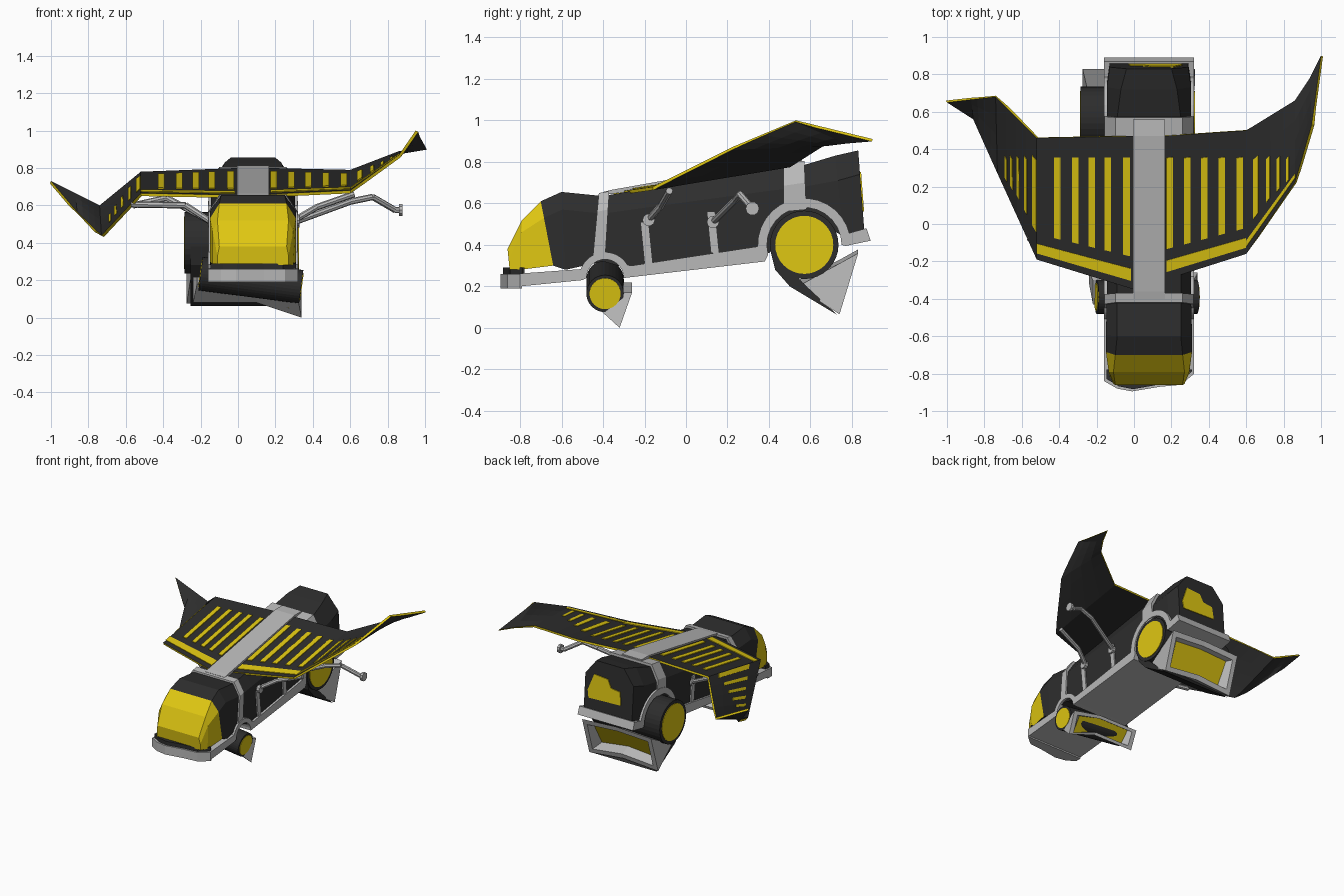
import bpy, bmesh, math
from mathutils import Vector

if "Cube" in bpy.data.objects:
    bpy.data.objects.remove(bpy.data.objects["Cube"])


def material(name, rgb):
    m = bpy.data.materials.new(name)
    m.diffuse_color = (*rgb, 1)
    m.use_nodes = True
    m.node_tree.nodes["Principled BSDF"].inputs["Base Color"].default_value = m.diffuse_color
    return m


DARK = material("charcoal", (0.026, 0.026, 0.026))
GREY = material("light grey", (0.48, 0.48, 0.48))
YELLOW = material("yellow", (0.74, 0.57, 0.006))
CX = 0.08  # centre line of the fuselage


def mesh(name, verts, faces, mats, rule=None, up=False):
    me = bpy.data.meshes.new(name)
    me.from_pydata([tuple(v) for v in verts], [], faces)
    for m in mats:
        me.materials.append(m)
    bm = bmesh.new()
    bm.from_mesh(me)
    bmesh.ops.remove_doubles(bm, verts=bm.verts, dist=1e-4)
    bmesh.ops.recalc_face_normals(bm, faces=bm.faces)
    bm.normal_update()
    for f in bm.faces:
        if up and f.normal.z < 0:
            f.normal_flip()
        if rule:
            f.material_index = rule(f)
    bm.to_mesh(me)
    bm.free()
    ob = bpy.data.objects.new(name, me)
    bpy.context.collection.objects.link(ob)
    return ob


def rings(name, loops, mats, rule=None):
    # skin closed loops of equal length, with end caps
    n = len(loops[0])
    verts = [v for l in loops for v in l]
    faces = [[i * n + j, i * n + (j + 1) % n, (i + 1) * n + (j + 1) % n, (i + 1) * n + j]
             for i in range(len(loops) - 1) for j in range(n)]
    k = (len(loops) - 1) * n
    faces += [list(range(n))[::-1], list(range(k, k + n))]
    return mesh(name, verts, faces, mats, rule)


def prism(name, profile, x0, x1, mat):
    return rings(name, [[(x, y, z) for y, z in profile] for x in (x0, x1)], [mat])


def section(yb, yt, zb, zs, zt, hb, ht):
    ys = yb + (yt - yb) * (zs - zb) / (zt - zb)
    return [(CX - hb, yb, zb), (CX + hb, yb, zb), (CX + hb, ys, zs),
            (CX + ht, yt, zt), (CX - ht, yt, zt), (CX - hb, ys, zs)]


def rod(name, a, b, r, mat, seg=8):
    a, b = Vector(a), Vector(b)
    q = (b - a).to_track_quat('Z', 'Y')
    circ = [q @ Vector((r * math.cos(t), r * math.sin(t), 0))
            for t in (2 * math.pi * i / seg for i in range(seg))]
    return rings(name, [[p + c for c in circ] for p in (a, b)], [mat])


def arc(cy, cz, r, a0, a1, n=14):
    return [(cy + r * math.cos(math.radians(a0 + (a1 - a0) * i / n)),
             cz + r * math.sin(math.radians(a0 + (a1 - a0) * i / n))) for i in range(n + 1)]


# fuselage: cab glass at the front is coloured by position
body = [(-.85, -.86, .28, .33, .38, .19, .18), (-.80, -.79, .28, .46, .52, .215, .19),
        (-.64, -.70, .30, .53, .61, .23, .18), (-.58, -.60, .28, .57, .655, .23, .17),
        (-.40, -.40, .32, .55, .635, .225, .17), (-.26, -.26, .28, .57, .66, .225, .17),
        (.40, .40, .36, .66, .765, .225, .17), (.57, .57, .55, .68, .785, .225, .17),
        (.76, .72, .44, .71, .83, .225, .15), (.86, .83, .46, .74, .855, .21, .12)]
rings("fuselage", [section(*s) for s in body], [DARK, YELLOW],
      lambda f: int(f.calc_center_median().y < -.69 and f.normal.z > -.5))

# grey bands around the fuselage
rings("front_band", [section(-.45, -.42, .33, .56, .65, .237, .18),
                     section(-.39, -.37, .33, .57, .658, .237, .18)], [GREY])
rings("rear_band", [section(.47, .47, .56, .685, .79, .237, .18),
                    section(.58, .57, .57, .70, .805, .237, .18)], [GREY])
for i, (y, z) in enumerate([(-.18, .31), (.14, .36)]):
    prism(f"side_strip_{i + 1}", [(y - .02, z), (y + .02, z), (y + .0, z + .2), (y - .04, z + .2)],
          CX - .235, CX + .235, GREY)

# floor rail with wheel arches, and the rounded bumper
rail = ([(-.80, .20), (-.50, .23)] + arc(-.39, .24, .09, 180, 0) + [(-.26, .245), (.38, .32)]
        + arc(.57, .40, .18, 195, 0) + [(.77, .395), (.89, .42), (.87, .48), (.78, .455)]
        + arc(.57, .40, .225, 12, 182) + [(-.26, .30)] + arc(-.39, .24, .125, 30, 160)
        + [(-.80, .262)])
prism("floor_rail", rail, -.16, .322, GREY)
plan = [(-.16, -.79), (-.16, -.84), (-.09, -.88), (-.01, -.895), (.14, -.87), (.25, -.86),
        (.322, -.80), (.322, -.79)]
rings("bumper", [[(x, y, z) for x, y in plan] for z in (.19, .26)], [GREY])
rings("cab_sill", [[(CX + (x - CX) * .95, y + .012, z) for x, y in plan] for z in (.255, .29)], [DARK])

# rear window plate
win = [(-.03, .57), (.25, .56), (.26, .62), (.21, .75), (.09, .74), (.06, .68), (-.02, .67)]
rings("rear_window", [[(x, .86 - (z - .46) * .076 + d, z) for x, z in win] for d in (-.002, .006)], [YELLOW])

# rollers with yellow hubs at both ends
for nm, a, b, r, rh in [("rear", (-.285, .57, .40), (.322, .57, .40), .165, .14),
                        ("front", (-.20, -.39, .235), (.338, -.39, .165), .09, .075)]:
    rod(nm + "_roller", a, b, r, DARK, 32)
    va, vb = Vector(a), Vector(b)
    d = (vb - va).normalized()
    rod(nm + "_hub_left", va - d * .004, va + d * .02, rh, YELLOW, 32)
    rod(nm + "_hub_right", vb - d * .02, vb + d * .004, rh, YELLOW, 32)


# flared nozzles behind the rollers, yellow inside
def nozzle(name, xs, dz, base, mouth):
    def ring(bot, top, s):
        mid = (xs[0] + xs[-1]) / 2
        lo = [(mid + (x - mid) * s, bot[0], bot[1] + d) for x, d in zip(xs, dz)]
        hi = [(mid + (x - mid) * s, top[0], top[1] + d * .6) for x, d in zip(xs, dz)]
        return lo + hi[::-1]
    b0, b1, m0, m1 = (Vector(p) for p in base + mouth)
    i0, i1 = m0.lerp(m1, .13), m1.lerp(m0, .13)
    d0, d1 = i0.lerp(b0, .35), i1.lerp(b1, .5)
    n = len(xs) * 2
    ob = rings(name, [ring(b0, b1, .93), ring(m0, m1, 1), ring(i0, i1, .88), ring(d0, d1, .78)],
               [GREY, YELLOW, DARK])
    ob.data.polygons[3 * n + 1].material_index = 1
    return ob


nozzle("rear_nozzle", [-.275, .03, .325], [.01, .03, 0], [(.54, .20), (.74, .31)], [(.74, .065), (.83, .36)])
nozzle("front_nozzle", [-.24, .10, .34], [.08, .08, 0], [(-.43, .10), (-.30, .17)], [(-.32, 0), (-.26, .17)])
prism("rear_roller_fairing", [(.405, .38), (.43, .28), (.50, .20), (.73, .062), (.56, .22)], -.255, .315, DARK)

# wings: leading and trailing edges, ruled between
LEFT = ([(0, -.35, .655), (-.52, -.19, .665), (-.73, .27, .44), (-.86, .56, .565), (-1, .65, .73)],
        [(0, .47, .80), (-.52, .46, .78), (-.74, .68, .60), (-.87, .665, .665), (-1, .65, .73)])
RIGHT = ([(.16, -.30, .66), (.60, -.16, .68), (.86, .22, .87), (.95, .53, 1.0), (1, .90, .91)],
         [(.16, .47, .80), (.60, .50, .79), (.86, .66, .89), (.94, .78, .90), (1, .90, .91)])


def at(edge, u):
    i = min(int(u), len(edge) - 2)
    return Vector(edge[i]).lerp(Vector(edge[i + 1]), u - i)


def u_of(edge, x):
    for i in range(len(edge) - 1):
        a, b = edge[i][0], edge[i + 1][0]
        if 0 <= (x - a) / (b - a) <= 1:
            return i + (x - a) / (b - a)
    return 0


def patch(name, wing, us, v0, v1, mat, lift, thick, nv=4):
    verts = [at(wing[0], u).lerp(at(wing[1], u), v0 + (v1 - v0) * j / nv) + Vector((0, 0, lift))
             for u in us for j in range(nv + 1)]
    w = nv + 1
    faces = [(i * w + j, (i + 1) * w + j, (i + 1) * w + j + 1, i * w + j + 1)
             for i in range(len(us) - 1) for j in range(nv)]
    ob = mesh(name, verts, faces, [mat, YELLOW], up=True)
    s = ob.modifiers.new("thickness", 'SOLIDIFY')
    s.thickness, s.offset, s.material_offset_rim = thick, -1, 1
    return ob


slots_left = [(-.04, .035), (-.14, .035), (-.225, .035), (-.315, .035), (-.41, .035), (-.535, .02),
              (-.58, .014), (-.62, .012), (-.655, .012), (-.685, .01)]
slots_right = [(.19, .035), (.285, .035), (.375, .035), (.47, .035), (.565, .033), (.65, .025),
               (.715, .02), (.77, .016), (.82, .012)]
for side, wing, slots, last in [("left", LEFT, slots_left, 1.0), ("right", RIGHT, slots_right, 2.0)]:
    patch(side + "_wing", wing, [i / 4 for i in range(17)], 0, 1, DARK, 0, .016)
    patch(side + "_wing_stripe", wing, [.03] + [i / 4 for i in range(1, 5)], .05, .13, YELLOW, .005, .008)
    if last > 1:
        patch(side + "_wing_outer_stripe", wing, [1, 1.25, 1.5, 1.75, 2], .06, .11, YELLOW, .006, .008)
    for k, (x, wd) in enumerate(slots):
        us = sorted(u_of(wing[0], x + s * wd / 2) for s in (-1, 1))
        u = sum(us) / 2
        yl, yt = at(wing[0], u).y, at(wing[1], u).y
        v1 = (.355 - yl) / (yt - yl)
        v0 = min(.21, v1 * .35)
        patch(f"{side}_wing_slot_{k + 1}", wing, us, v0, v1, YELLOW, .006, .008)

# central spine plate between the wings
prism("spine_plate", [(-.40, .64), (.50, .76), (.56, .79), (.56, .812), (.47, .812), (-.36, .665), (-.40, .655)],
      -.005, .165, GREY)

# jointed struts below the wings
struts = {"right_front_strut": [(.30, -.18, .52), (.42, -.12, .59), (.62, -.08, .66)],
          "right_rear_strut": [(.30, .13, .51), (.60, .24, .62), (.72, .26, .645), (.84, .32, .575), (.87, .32, .575)],
          "left_front_strut": [(-.14, -.18, .51), (-.28, -.13, .60), (-.57, -.07, .605)],
          "left_rear_strut": [(-.14, .13, .51), (-.38, .22, .64), (-.56, .27, .60)]}
for nm, path in struts.items():
    for i in range(len(path) - 1):
        rod(f"{nm}_{i + 1}", path[i], path[i + 1], .017, GREY)
    x, y, z = path[0]
    rod(nm + "_socket", (x - .02, y, z), (x + .03, y, z), .03, GREY, 10)
x, y, z = struts["right_rear_strut"][-1]
rod("strut_foot", (x - .01, y, z), (x + .01, y, z), .033, GREY, 10)
